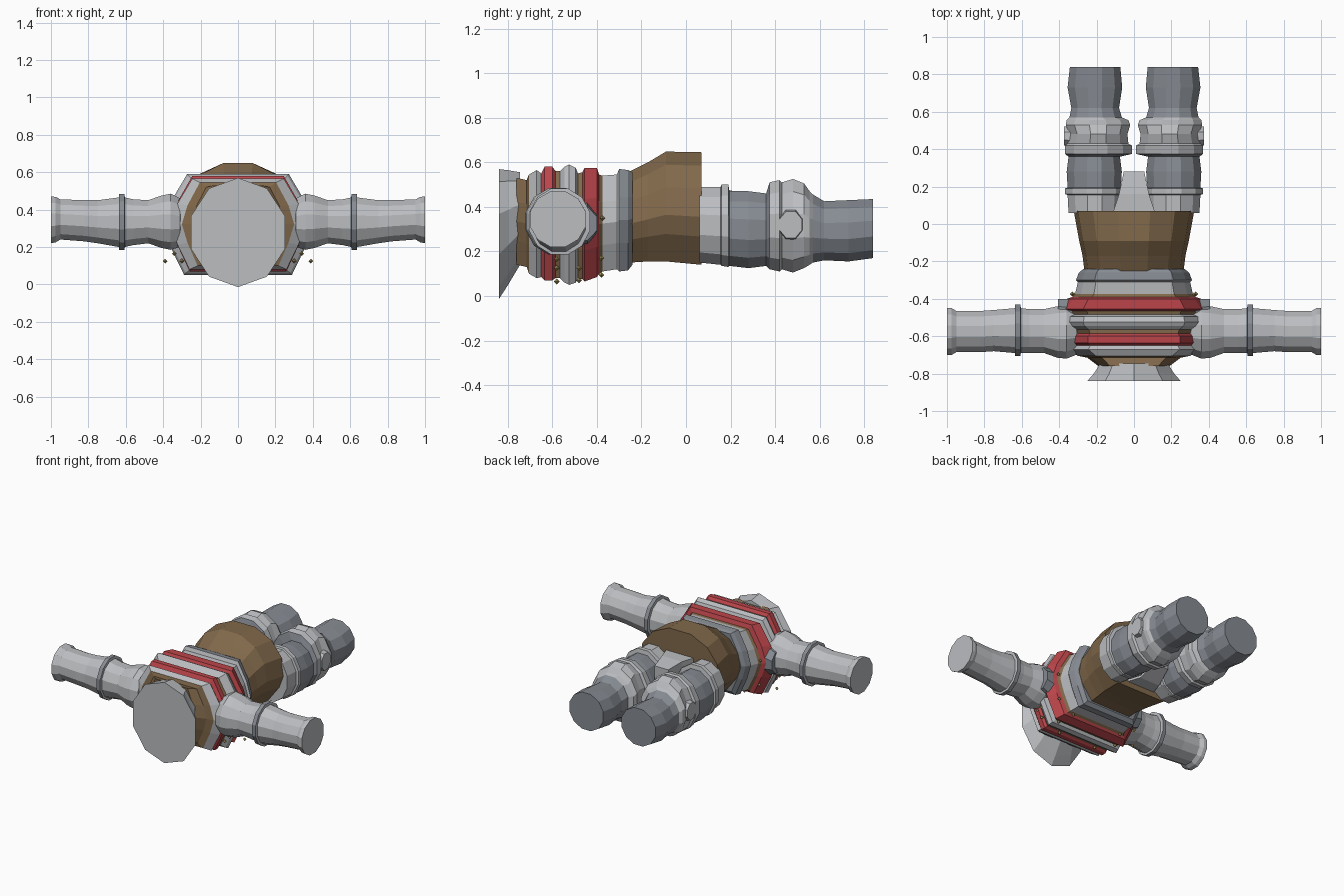
import bpy, bmesh, math
from mathutils import Vector


def material(name, rgb):
    m = bpy.data.materials.new(name)
    m.diffuse_color = (*rgb, 1)
    return m


LIGHT = material("light_grey", (0.50, 0.51, 0.53))
DARK = material("steel_grey", (0.24, 0.26, 0.29))
BROWN = material("brown", (0.22, 0.14, 0.07))
RED = material("red", (0.50, 0.06, 0.07))
GOLD = material("gold", (0.42, 0.33, 0.12))
MATS = [LIGHT, DARK, BROWN, RED, GOLD]


def ngon(n, turn=0.5):
    """Unit polygon scaled so that it reaches +-1 when a flat faces each axis."""
    k = 1 / math.cos(math.pi / n) if turn == 0.5 else 1
    return [(k * math.cos(2 * math.pi * (i + turn) / n),
             k * math.sin(2 * math.pi * (i + turn) / n)) for i in range(n)]


def loft(name, axis, section, rings, caps=(True, True)):
    """rings: (position, low_a, high_a, low_b, high_b, material of next segment)."""
    bm = bmesh.new()
    loops = []
    for t, a0, a1, b0, b1, _ in rings:
        ca, cb, ra, rb = (a0 + a1) / 2, (b0 + b1) / 2, (a1 - a0) / 2, (b1 - b0) / 2
        loop = []
        for u, v in section:
            a, b = ca + u * ra, cb + v * rb
            loop.append(bm.verts.new((t, a, b) if axis == "x" else (a, t, b)))
        loops.append(loop)
    n = len(section)
    for k in range(len(loops) - 1):
        for i in range(n):
            j = (i + 1) % n
            f = bm.faces.new((loops[k][i], loops[k][j], loops[k + 1][j], loops[k + 1][i]))
            f.material_index = MATS.index(rings[k][5])
    for use, loop, mat in ((caps[0], loops[0], rings[0][5]), (caps[1], loops[-1], rings[-1][5])):
        if use:
            bm.faces.new(loop).material_index = MATS.index(mat)
    bmesh.ops.recalc_face_normals(bm, faces=bm.faces)
    me = bpy.data.meshes.new(name)
    bm.to_mesh(me)
    bm.free()
    for m in MATS:
        me.materials.append(m)
    ob = bpy.data.objects.new(name, me)
    bpy.context.collection.objects.link(ob)
    return ob


def mirror(ob):
    ob.modifiers.new("mirror", "MIRROR")
    return ob


def sym(y, w, z0, z1, mat):
    return (y, -w, w, z0, z1, mat)


# chest: banded barrel with a wide faceted section
hull = [(1, 0), (0.9, 0.45), (0.68, 1), (-0.68, 1), (-0.9, 0.45),
        (-1, 0), (-0.9, -0.45), (-0.72, -1), (0.72, -1), (0.9, -0.45)]
loft("chest", "y", hull, [
    sym(-0.76, 0.19, 0.14, 0.53, BROWN),
    sym(-0.715, 0.25, 0.13, 0.52, BROWN),
    sym(-0.705, 0.30, 0.10, 0.545, LIGHT),
    sym(-0.67, 0.36, 0.08, 0.565, LIGHT),
    sym(-0.65, 0.345, 0.085, 0.55, RED),
    sym(-0.635, 0.36, 0.07, 0.58, RED),
    sym(-0.60, 0.36, 0.07, 0.58, RED),
    sym(-0.585, 0.345, 0.08, 0.56, BROWN),
    sym(-0.565, 0.355, 0.08, 0.56, LIGHT),
    sym(-0.545, 0.39, 0.06, 0.58, LIGHT),
    sym(-0.525, 0.40, 0.05, 0.59, LIGHT),
    sym(-0.495, 0.39, 0.06, 0.575, LIGHT),
    sym(-0.485, 0.36, 0.08, 0.55, BROWN),
    sym(-0.465, 0.37, 0.075, 0.555, RED),
    sym(-0.455, 0.40, 0.065, 0.575, RED),
    sym(-0.40, 0.36, 0.085, 0.575, RED),
    sym(-0.39, 0.33, 0.10, 0.545, BROWN),
    sym(-0.375, 0.315, 0.11, 0.54, LIGHT),
    sym(-0.31, 0.30, 0.12, 0.545, LIGHT),
    sym(-0.30, 0.31, 0.11, 0.57, DARK),
    sym(-0.26, 0.295, 0.115, 0.565, DARK),
    sym(-0.24, 0.27, 0.14, 0.555, DARK)])

# collar plate closing the neck
loft("neck_plate", "y", ngon(10), [
    sym(-0.84, 0.25, 0.0, 0.555, LIGHT),
    sym(-0.80, 0.215, 0.06, 0.552, LIGHT),
    sym(-0.745, 0.18, 0.15, 0.545, LIGHT)])

# waist and pelvis
belly = [(1, -0.15), (0.93, 0.35), (0.68, 0.76), (0.27, 1), (-0.27, 1), (-0.68, 0.76),
         (-0.93, 0.35), (-1, -0.15), (-0.9, -0.5), (-0.6, -1), (0.6, -1), (0.9, -0.5)]
loft("pelvis", "y", belly, [
    sym(-0.25, 0.265, 0.15, 0.56, BROWN),
    sym(-0.17, 0.275, 0.155, 0.60, BROWN),
    sym(-0.09, 0.293, 0.155, 0.648, BROWN),
    sym(0.07, 0.322, 0.14, 0.645, BROWN)])

# tapered block between the thighs
loft("hip_block", "y", ngon(4), [
    sym(0.07, 0.11, 0.18, 0.48, LIGHT),
    sym(0.16, 0.08, 0.18, 0.48, LIGHT),
    sym(0.28, 0.055, 0.24, 0.46, LIGHT)])

# arms with cuff, elbow ring and flared shoulder
mirror(loft("arm", "x", ngon(12), [
    (0.27, -0.62, -0.50, 0.26, 0.40, LIGHT),
    (0.31, -0.70, -0.45, 0.20, 0.46, LIGHT),
    (0.36, -0.72, -0.435, 0.185, 0.485, LIGHT),
    (0.41, -0.715, -0.44, 0.195, 0.475, LIGHT),
    (0.48, -0.69, -0.455, 0.22, 0.45, LIGHT),
    (0.56, -0.69, -0.455, 0.21, 0.455, LIGHT),
    (0.605, -0.69, -0.45, 0.20, 0.465, LIGHT),
    (0.607, -0.705, -0.43, 0.185, 0.483, DARK),
    (0.635, -0.705, -0.43, 0.185, 0.483, LIGHT),
    (0.637, -0.69, -0.45, 0.20, 0.465, LIGHT),
    (0.75, -0.68, -0.46, 0.22, 0.45, LIGHT),
    (0.82, -0.685, -0.465, 0.23, 0.45, LIGHT),
    (0.95, -0.685, -0.465, 0.24, 0.455, LIGHT),
    (0.975, -0.70, -0.45, 0.225, 0.468, LIGHT),
    (1.0, -0.70, -0.45, 0.22, 0.47, LIGHT)]))

# shoulder back plate
mirror(loft("shoulder_plate", "x", ngon(8), [
    (0.33, -0.56, -0.40, 0.22, 0.43, DARK),
    (0.405, -0.54, -0.40, 0.25, 0.40, DARK)]))

# legs with hip ring and bulky knee
mirror(loft("leg", "y", ngon(12), [
    (0.06, 0.07, 0.35, 0.15, 0.49, LIGHT),
    (0.155, 0.065, 0.355, 0.14, 0.49, LIGHT),
    (0.16, 0.055, 0.37, 0.135, 0.50, LIGHT),
    (0.19, 0.055, 0.37, 0.13, 0.50, LIGHT),
    (0.195, 0.07, 0.355, 0.135, 0.47, DARK),
    (0.28, 0.065, 0.36, 0.125, 0.47, DARK),
    (0.36, 0.075, 0.35, 0.135, 0.46, DARK),
    (0.375, 0.01, 0.37, 0.12, 0.51, LIGHT),
    (0.42, 0.01, 0.37, 0.11, 0.52, LIGHT),
    (0.43, 0.03, 0.355, 0.12, 0.51, LIGHT),
    (0.48, 0.035, 0.345, 0.105, 0.525, LIGHT),
    (0.53, 0.02, 0.365, 0.125, 0.505, LIGHT),
    (0.555, 0.03, 0.36, 0.14, 0.47, LIGHT),
    (0.57, 0.065, 0.345, 0.15, 0.455, DARK),
    (0.62, 0.08, 0.335, 0.16, 0.425, DARK),
    (0.73, 0.063, 0.355, 0.155, 0.43, DARK),
    (0.84, 0.073, 0.343, 0.17, 0.435, DARK)]))

# knee side bosses
mirror(loft("knee_boss", "x", ngon(8), [
    (0.32, 0.41, 0.53, 0.25, 0.39, LIGHT),
    (0.375, 0.42, 0.52, 0.26, 0.38, LIGHT)]))

# small studs scattered under the chest
spots = [(0.33, -0.375, 0.35), (0.32, -0.38, 0.17), (0.20, -0.38, 0.095), (0.39, -0.48, 0.125),
         (0.24, -0.48, 0.07), (0.34, -0.58, 0.165), (0.30, -0.58, 0.125), (0.15, -0.58, 0.065)]
bm = bmesh.new()
for p in spots:
    tips = [bm.verts.new(Vector(p) + Vector(d) * 0.013) for d in
            ((1, 0, 0), (0, 1, 0), (-1, 0, 0), (0, -1, 0), (0, 0, 1), (0, 0, -1))]
    for i in range(4):
        bm.faces.new((tips[i], tips[(i + 1) % 4], tips[4]))
        bm.faces.new((tips[(i + 1) % 4], tips[i], tips[5]))
me = bpy.data.meshes.new("studs")
bm.to_mesh(me)
bm.free()
me.materials.append(GOLD)
studs = bpy.data.objects.new("studs", me)
bpy.context.collection.objects.link(studs)
mirror(studs)
